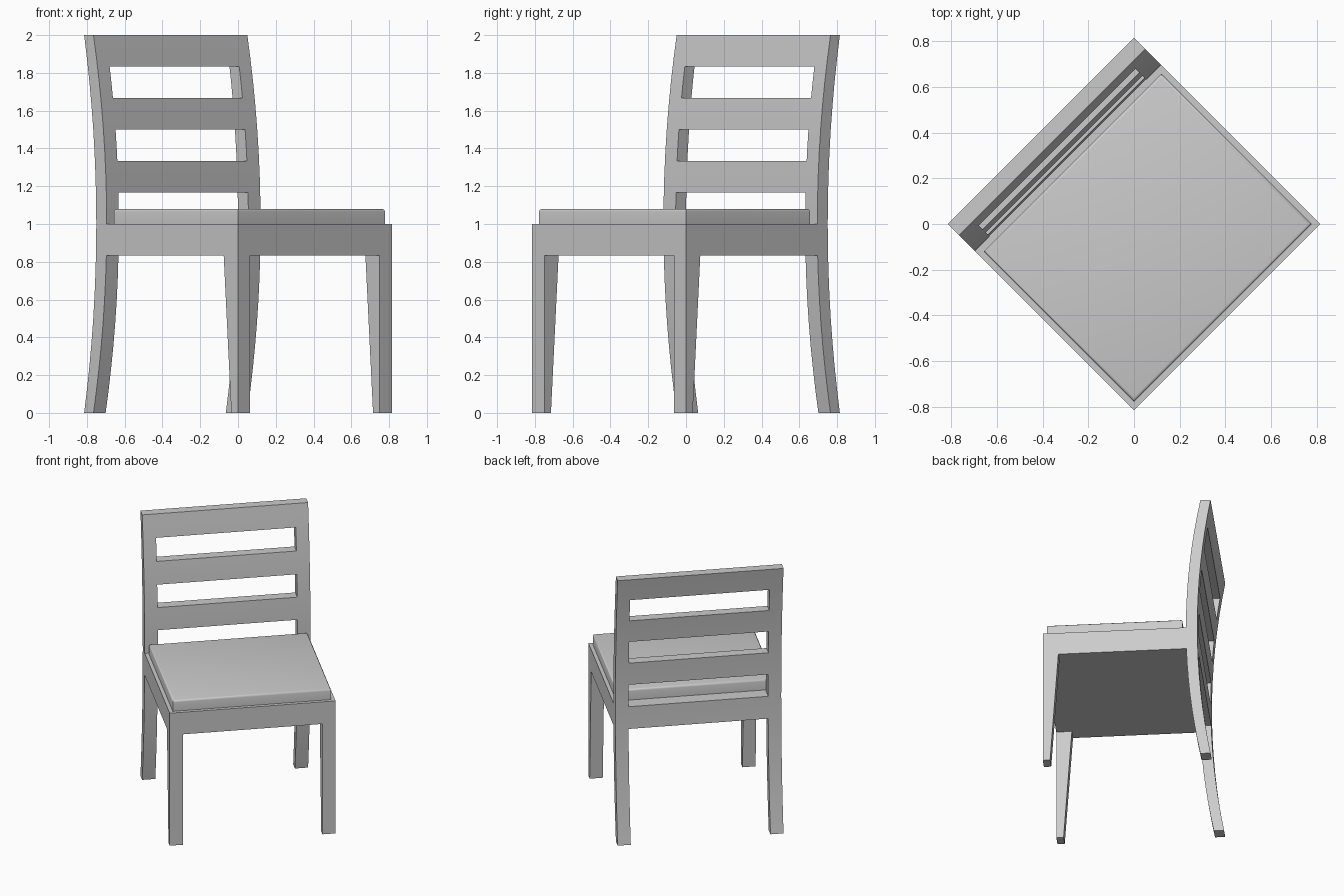
import bpy, bmesh, math
from mathutils import Matrix

if "Cube" in bpy.data.objects:
    bpy.data.objects.remove(bpy.data.objects["Cube"])

W = 0.576            # half width of the chair
IN = 0.485           # inner half width between legs and posts
TURN = Matrix.Rotation(math.radians(45), 4, 'Z')


def finish(name, bm):
    bmesh.ops.recalc_face_normals(bm, faces=bm.faces)
    me = bpy.data.meshes.new(name)
    bm.to_mesh(me)
    bm.free()
    ob = bpy.data.objects.new(name, me)
    bpy.context.collection.objects.link(ob)
    return ob


def box_bm(x0, x1, y0, y1, z0, z1):
    bm = bmesh.new()
    size = Matrix.Diagonal((x1 - x0, y1 - y0, z1 - z0, 1))
    mid = Matrix.Translation(((x0 + x1) / 2, (y0 + y1) / 2, (z0 + z1) / 2))
    bmesh.ops.create_cube(bm, size=1, matrix=mid @ size)
    return bm


def activate(ob):
    bpy.ops.object.select_all(action='DESELECT')
    ob.select_set(True)
    bpy.context.view_layer.objects.active = ob


def back(z):
    return 0.485 + 0.091 * (z - 1) ** 2


def front(z):
    return 0.407 + 0.099 * (z - 1) ** 2


# Frame: side profile (front leg, seat rail, curved post) extruded full width
S = 5 / 6
N = 16
pts = [(-W, 0), (-W + 0.05, 0), (-W + 0.107, S)]
pts += [(front(S * (1 - i / 7)), S * (1 - i / 7)) for i in range(8)]
pts += [(back(2 * i / N), 2 * i / N) for i in range(N + 1)]
pts += [(front(2 - i / 8), 2 - i / 8) for i in range(9)]
pts += [(-W, 1)]
bm = bmesh.new()
face = bm.faces.new([bm.verts.new((-W, y, z)) for y, z in pts])
ext = bmesh.ops.extrude_face_region(bm, geom=[face])
bmesh.ops.translate(bm, vec=(2 * W, 0, 0),
                    verts=[v for v in ext['geom'] if isinstance(v, bmesh.types.BMVert)])
frame = finish("chair_frame", bm)

# Openings: space between the legs, then three gaps between back slats
gaps = [(-1, 1, -0.2, S)]
gaps += [(0.38, 1, 1 + i / 3, 1 + i / 3 + 1 / 6) for i in range(3)]
for y0, y1, z0, z1 in gaps:
    cutter = finish("opening_cutter", box_bm(-IN, IN, y0, y1, z0, z1))
    cutter.hide_render = True
    mod = frame.modifiers.new("opening", 'BOOLEAN')
    mod.operation = 'DIFFERENCE'
    mod.solver = 'EXACT'
    mod.object = cutter
    activate(frame)
    bpy.ops.object.modifier_apply(modifier=mod.name)
    bpy.data.objects.remove(cutter)

# Seat cushion with softened top edges
bm = box_bm(-0.55, 0.55, -0.55, 0.38, 1.0, 1.08)
top = [e for e in bm.edges if all(v.co.z > 1.05 for v in e.verts)]
bmesh.ops.bevel(bm, geom=top, offset=0.014, segments=3, profile=0.5, affect='EDGES')
cushion = finish("seat_cushion", bm)

# Turn the chair to its diagonal stance
for ob in (frame, cushion):
    ob.data.transform(TURN)
    activate(ob)
    bpy.ops.object.shade_smooth_by_angle(angle=math.radians(31))
